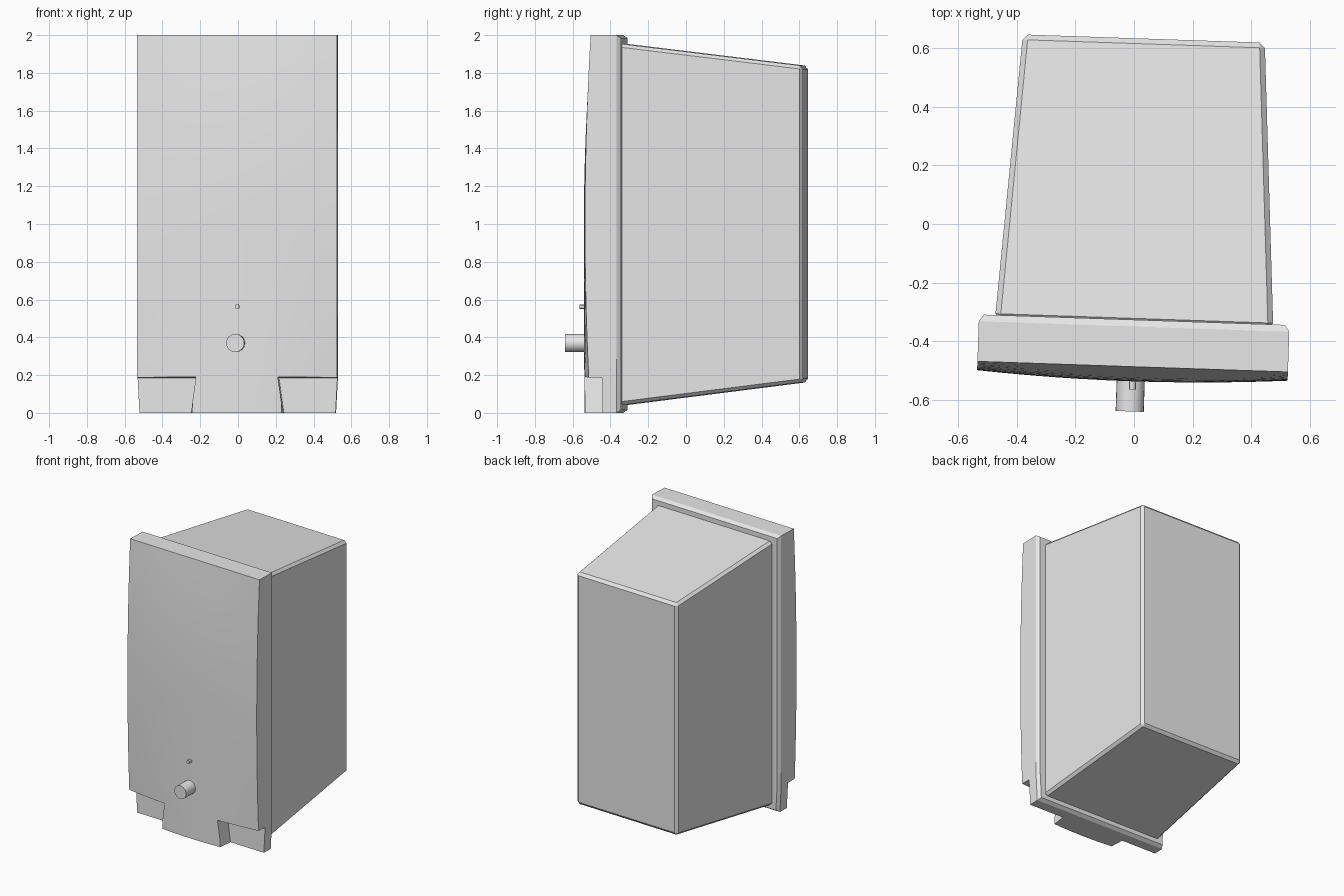
import bpy, bmesh
from math import pi

if "Cube" in bpy.data.objects:
    bpy.data.objects.remove(bpy.data.objects["Cube"])

# Single plain colour
grey = bpy.data.materials.new("light_grey")
grey.use_nodes = True
colour = (0.8, 0.8, 0.8, 1)
grey.diffuse_color = colour
grey.node_tree.nodes["Principled BSDF"].inputs["Base Color"].default_value = colour

TURN = -0.034      # whole cabinet is turned slightly
SHIFT = 0.012


def make_object(name, bm):
    bmesh.ops.recalc_face_normals(bm, faces=bm.faces)
    mesh = bpy.data.meshes.new(name)
    bm.to_mesh(mesh)
    bm.free()
    obj = bpy.data.objects.new(name, mesh)
    bpy.context.collection.objects.link(obj)
    mesh.materials.append(grey)
    obj.location.x = SHIFT
    obj.rotation_euler.z = TURN
    return obj


def activate(obj):
    bpy.ops.object.select_all(action="DESELECT")
    obj.select_set(True)
    bpy.context.view_layer.objects.active = obj


def finish(obj, degrees=30):
    activate(obj)
    for mod in list(obj.modifiers):
        bpy.ops.object.modifier_apply(modifier=mod.name)
    bpy.ops.object.shade_smooth_by_angle(angle=degrees * pi / 180)


def loft(bm, rings):
    """Join equal rings of points and cap both ends."""
    loops = [[bm.verts.new(p) for p in ring] for ring in rings]
    n = len(loops[0])
    for a, b in zip(loops, loops[1:]):
        for i in range(n):
            j = (i + 1) % n
            bm.faces.new((a[i], a[j], b[j], b[i]))
    bm.faces.new(loops[0])
    bm.faces.new(loops[-1])


def rectangle(half, low, high, y):
    return [(-half, y, low), (half, y, low), (half, y, high), (-half, y, high)]


# Tapered cabinet body with narrow chamfers
bm = bmesh.new()
loft(bm, [rectangle(0.475, 0.04, 1.955, -0.34),
          rectangle(0.413, 0.163, 1.837, 0.633)])
body = make_object("cabinet_body", bm)
chamfer = body.modifiers.new("chamfer", "BEVEL")
chamfer.width = 0.018
chamfer.segments = 1
finish(body, 20)

# Bulged front cover
HALF = 0.53
COLS, ROWS = 12, 20


def front_y(x, z):
    u = z - 1
    middle = 0.05 * (1 - max(0, u) ** 2)
    side = 0.03 * (1 - u * u)
    w = 1 - (x / HALF) ** 2
    return -0.487 - middle * w - side * (1 - w)


def narrow(z):
    return 1 - 0.02 * max(0, 1 - z / 0.2)


bm = bmesh.new()
grid = []
for r in range(ROWS + 1):
    z = 2 * r / ROWS
    row = []
    for c in range(COLS + 1):
        x = HALF * (2 * c / COLS - 1)
        row.append(bm.verts.new((x * narrow(z), front_y(x, z), z)))
    grid.append(row)
for lower, upper in zip(grid, grid[1:]):
    for c in range(COLS):
        bm.faces.new((lower[c], lower[c + 1], upper[c + 1], upper[c]))

# Extrude the rim back, then step it in for the rear chamfer
for y, inset in ((-0.35, 0), (-0.327, 0.016)):
    rim = [e for e in bm.edges if e.is_boundary]
    out = bmesh.ops.extrude_edge_only(bm, edges=rim)["geom"]
    for v in (g for g in out if isinstance(g, bmesh.types.BMVert)):
        v.co.y = y
        v.co.x *= 1 - inset / HALF
        v.co.z = 1 + (v.co.z - 1) * (1 - inset)
bmesh.ops.contextual_create(bm, geom=[e for e in bm.edges if e.is_boundary])
cover = make_object("front_cover", bm)

# Corner notches leaving a splayed centre tab
cutters = []
for side in (-1, 1):
    bm = bmesh.new()
    rings = []
    for y, top, bottom, height in ((-0.7, 0.213, 0.222, 0.197),
                                   (-0.425, 0.22, 0.248, 0.185)):
        rings.append([(side * bottom, y, -0.02), (side * 0.7, y, -0.02),
                      (side * 0.7, y, height), (side * top, y, height)])
    loft(bm, rings)
    cutter = make_object("notch_cutter", bm)
    cutter.hide_render = True
    notch = cover.modifiers.new("notch", "BOOLEAN")
    notch.operation = "DIFFERENCE"
    notch.solver = "EXACT"
    notch.object = cutter
    cutters.append(cutter)
finish(cover, 25)
for cutter in cutters:
    bpy.data.objects.remove(cutter)


# Knob and indicator on the front
def peg(name, x, z, radius, tip, sides):
    bm = bmesh.new()
    bmesh.ops.create_cone(bm, cap_ends=True, segments=sides, radius1=radius,
                          radius2=radius, depth=tip - 0.5)
    for v in bm.verts:
        a, b, c = v.co
        v.co = (x + a, c - (tip + 0.5) / 2, z + b)
    finish(make_object(name, bm))


peg("volume_knob", -0.005, 0.37, 0.048, 0.64, 24)
peg("indicator_light", 0.002, 0.562, 0.012, 0.565, 12)
